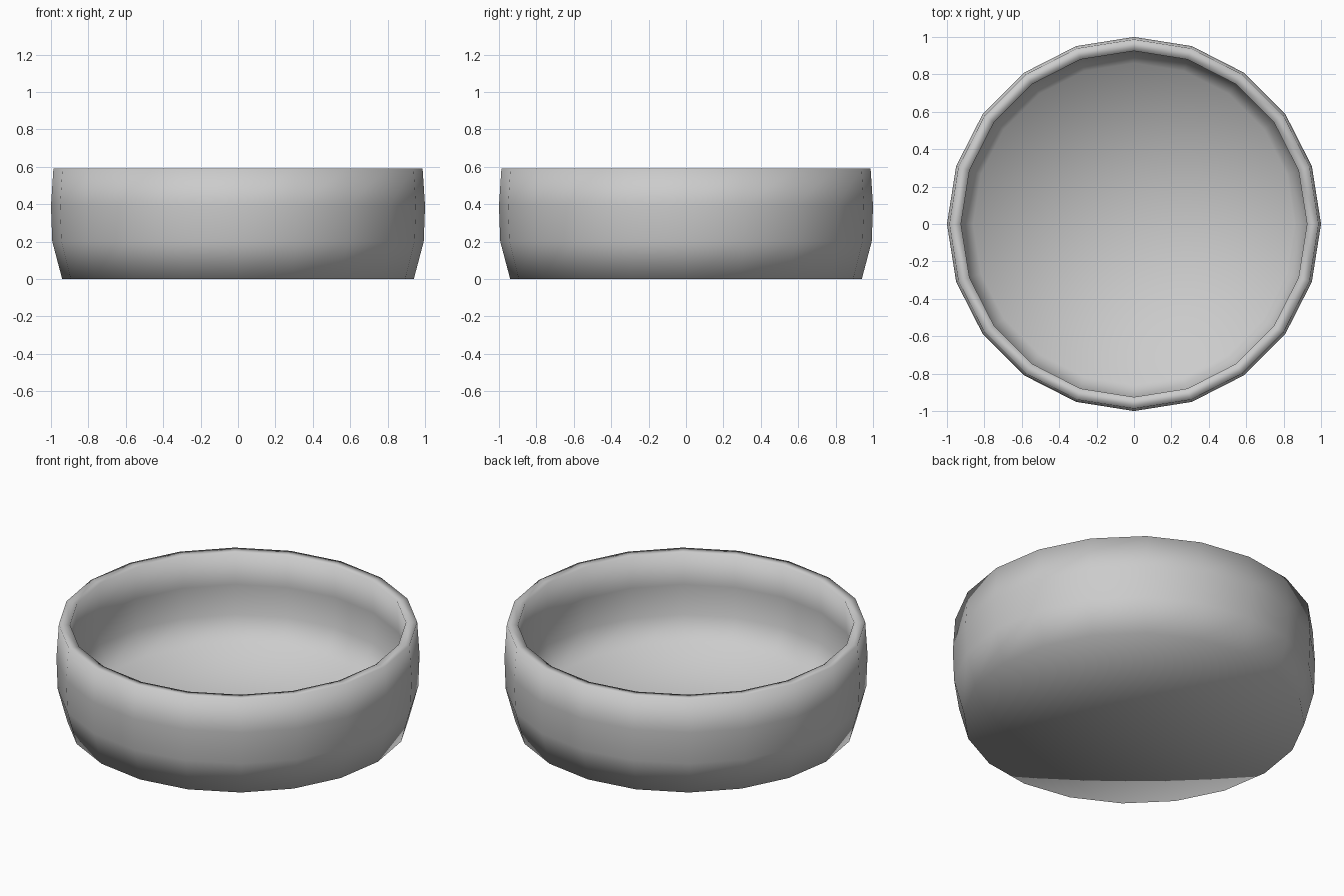
import bpy, bmesh
from math import cos, sin, tau

if "Cube" in bpy.data.objects:
    bpy.data.objects.remove(bpy.data.objects["Cube"])

SIDES = 20
# (radius, height): underside centre, outer wall, rim, inner wall, floor centre
PROFILE = [(0, 0), (0.94, 0), (0.993, 0.2), (1.0, 0.39), (0.987, 0.59),
           (0.925, 0.587), (0.936, 0.39), (0.93, 0.21), (0.86, 0.065), (0, 0.065)]


def lathe(name, profile, sides):
    bm = bmesh.new()
    rings = []
    for r, z in profile:
        n = sides if r else 1
        rings.append([bm.verts.new((r * cos(tau * i / sides), r * sin(tau * i / sides), z))
                      for i in range(n)])
    for a, b in zip(rings, rings[1:]):
        for i in range(sides):
            j = (i + 1) % sides
            corners = [a[i % len(a)], a[j % len(a)], b[j % len(b)], b[i % len(b)]]
            bm.faces.new(list(dict.fromkeys(corners)))
    bmesh.ops.recalc_face_normals(bm, faces=bm.faces)
    for f in bm.faces:
        f.smooth = True
    mesh = bpy.data.meshes.new(name)
    bm.to_mesh(mesh)
    bm.free()
    obj = bpy.data.objects.new(name, mesh)
    bpy.context.collection.objects.link(obj)
    return obj


# Shallow thick-walled bowl, smooth shaded throughout
lathe("bowl", PROFILE, SIDES)
